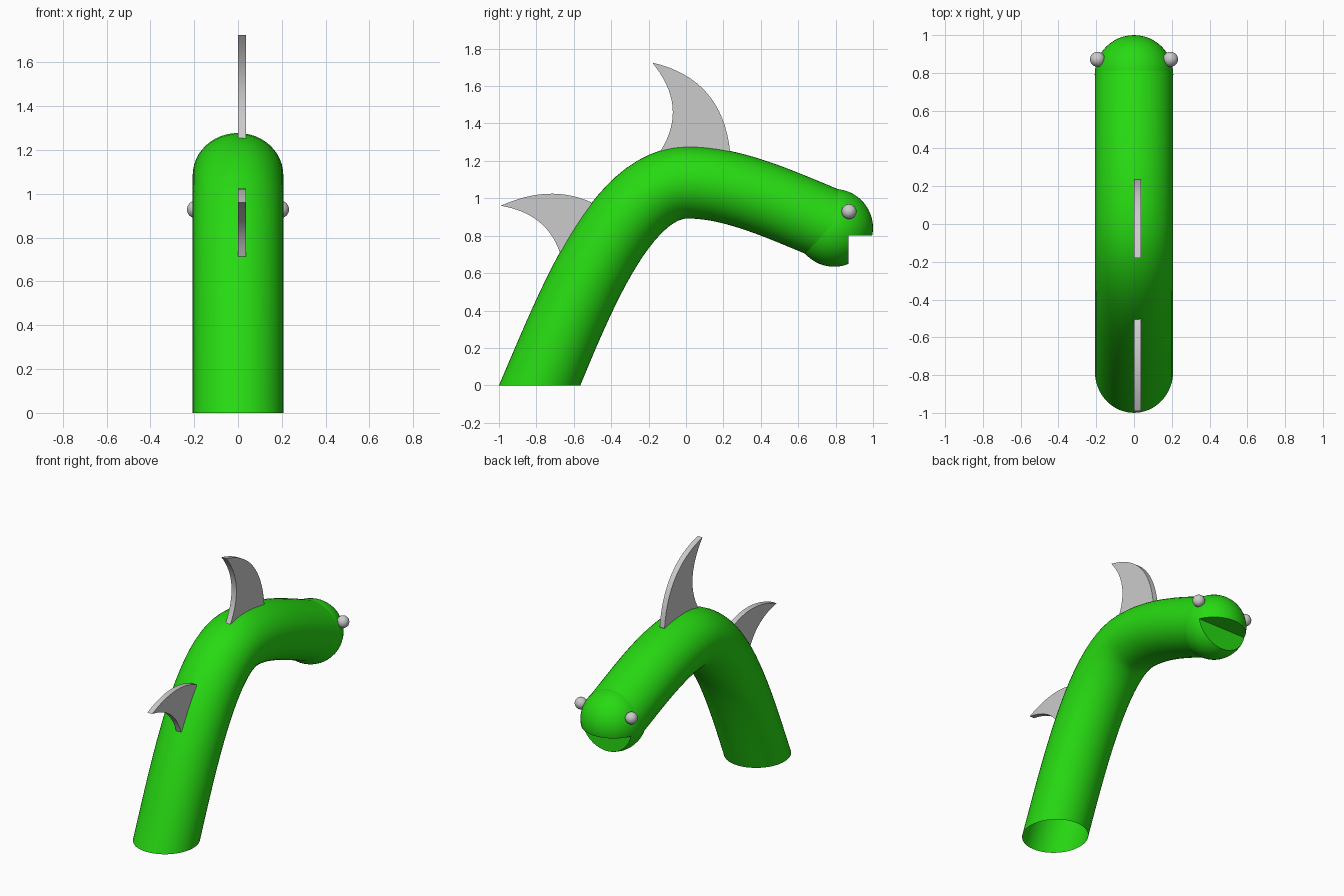
import bpy, bmesh
from math import cos, sin, pi
from mathutils import Vector
from mathutils.geometry import interpolate_bezier

if "Cube" in bpy.data.objects:
    bpy.data.objects.remove(bpy.data.objects["Cube"], do_unlink=True)


def material(name, rgb):
    m = bpy.data.materials.new(name)
    m.use_nodes = True
    m.diffuse_color = (*rgb, 1)
    m.node_tree.nodes["Principled BSDF"].inputs["Base Color"].default_value = (*rgb, 1)
    return m


GREEN = material("bright green", (0.02, 0.70, 0.006))
GREY = material("light grey", (0.6, 0.6, 0.6))


def finish(bm, name, mat):
    bmesh.ops.recalc_face_normals(bm, faces=bm.faces)
    mesh = bpy.data.meshes.new(name)
    bm.to_mesh(mesh)
    bm.free()
    mesh.materials.append(mat)
    ob = bpy.data.objects.new(name, mesh)
    bpy.context.collection.objects.link(ob)
    smooth(ob)
    return ob


def smooth(ob):
    bpy.ops.object.select_all(action="DESELECT")
    ob.select_set(True)
    bpy.context.view_layer.objects.active = ob
    bpy.ops.object.shade_smooth_by_angle(angle=0.6)


def yz(y, z):
    return Vector((0, y, z))


# Neck: an oval section swept along two curves, cut level at the ground
START, CREST, END = yz(-0.782, 0), yz(0.01, 1.085), yz(0.78, 0.854)
path = interpolate_bezier(START, yz(-0.58, 0.48), yz(-0.34, 1.085), CREST, 24)
path += interpolate_bezier(CREST, yz(0.27, 1.085), yz(0.55, 0.945), END, 20)[1:]
path.insert(0, path[0] - (path[1] - path[0]).normalized() * 0.15)

SIDES = 48
bm = bmesh.new()
rings = []
for i, p in enumerate(path):
    tangent = (path[min(i + 1, len(path) - 1)] - path[max(i - 1, 0)]).normalized()
    normal = Vector((0, -tangent.z, tangent.y))
    depth = 0.193 + 0.008 * max(0, 1 - i / 20)
    rings.append([bm.verts.new(p + Vector((0.207 * cos(a), 0, 0)) + normal * depth * sin(a))
                  for a in (2 * pi * k / SIDES for k in range(SIDES))])
for lower, upper in zip(rings, rings[1:]):
    for k in range(SIDES):
        n = (k + 1) % SIDES
        bm.faces.new((lower[k], lower[n], upper[n], upper[k]))
bmesh.ops.bisect_plane(bm, geom=bm.verts[:] + bm.edges[:] + bm.faces[:],
                       plane_co=(0, 0, 0), plane_no=(0, 0, 1), clear_inner=True)
finish(bm, "neck", GREEN)


def ball(name, centre, radius, mat, segments):
    bm = bmesh.new()
    bmesh.ops.create_uvsphere(bm, u_segments=segments, v_segments=segments // 2, radius=radius)
    bmesh.ops.translate(bm, verts=bm.verts, vec=centre)
    return finish(bm, name, mat)


# Head: a ball with a square-cornered mouth notch
head = ball("head", (0, 0.792, 0.842), 0.208, GREEN, 48)
bm = bmesh.new()
bmesh.ops.create_cube(bm, size=1)
bmesh.ops.translate(bm, verts=bm.verts, vec=(0, 0.87 + 0.5, 0.8 - 0.5))
cutter = finish(bm, "mouth_cutter", GREEN)
cutter.hide_render = True
notch = head.modifiers.new("mouth", "BOOLEAN")
notch.operation, notch.solver, notch.object = "DIFFERENCE", "EXACT", cutter
bpy.ops.object.select_all(action="DESELECT")
bpy.context.view_layer.objects.active = head
head.select_set(True)
bpy.ops.object.modifier_apply(modifier=notch.name)
bpy.data.objects.remove(cutter, do_unlink=True)
smooth(head)

# Eyes
for side, x in (("left", 0.193), ("right", -0.193)):
    ball(side + "_eye", (x, 0.872, 0.929), 0.04, GREY, 24)


def arc(a, control, b, count=16):
    steps = [i / count for i in range(count + 1)]
    return [a * (1 - t) ** 2 + control * 2 * t * (1 - t) + b * t * t for t in steps]


def fin(name, rear, rear_control, tip, front_control, front, roots):
    """Curved blade between two arcs, with its root sunk into the neck."""
    outline = arc(rear, rear_control, tip) + arc(tip, front_control, front)[1:] + roots
    bm = bmesh.new()
    face = bm.faces.new([bm.verts.new(p) for p in outline])
    blade = bmesh.ops.extrude_face_region(bm, geom=[face])["geom"]
    bmesh.ops.translate(bm, verts=[v for v in blade if isinstance(v, bmesh.types.BMVert)],
                        vec=(0.037, 0, 0))
    return finish(bm, name, GREY)


# Fins
fin("top_fin", yz(-0.136, 1.254), yz(0.014, 1.49), yz(-0.18, 1.725),
    yz(0.193, 1.64), yz(0.235, 1.254), [yz(0.2, 1.2), yz(-0.1, 1.2)])
fin("back_fin", yz(-0.676, 0.714), yz(-0.747, 0.919), yz(-0.99, 0.96),
    yz(-0.73, 1.078), yz(-0.51, 0.98), [yz(-0.47, 0.93), yz(-0.62, 0.71)])
